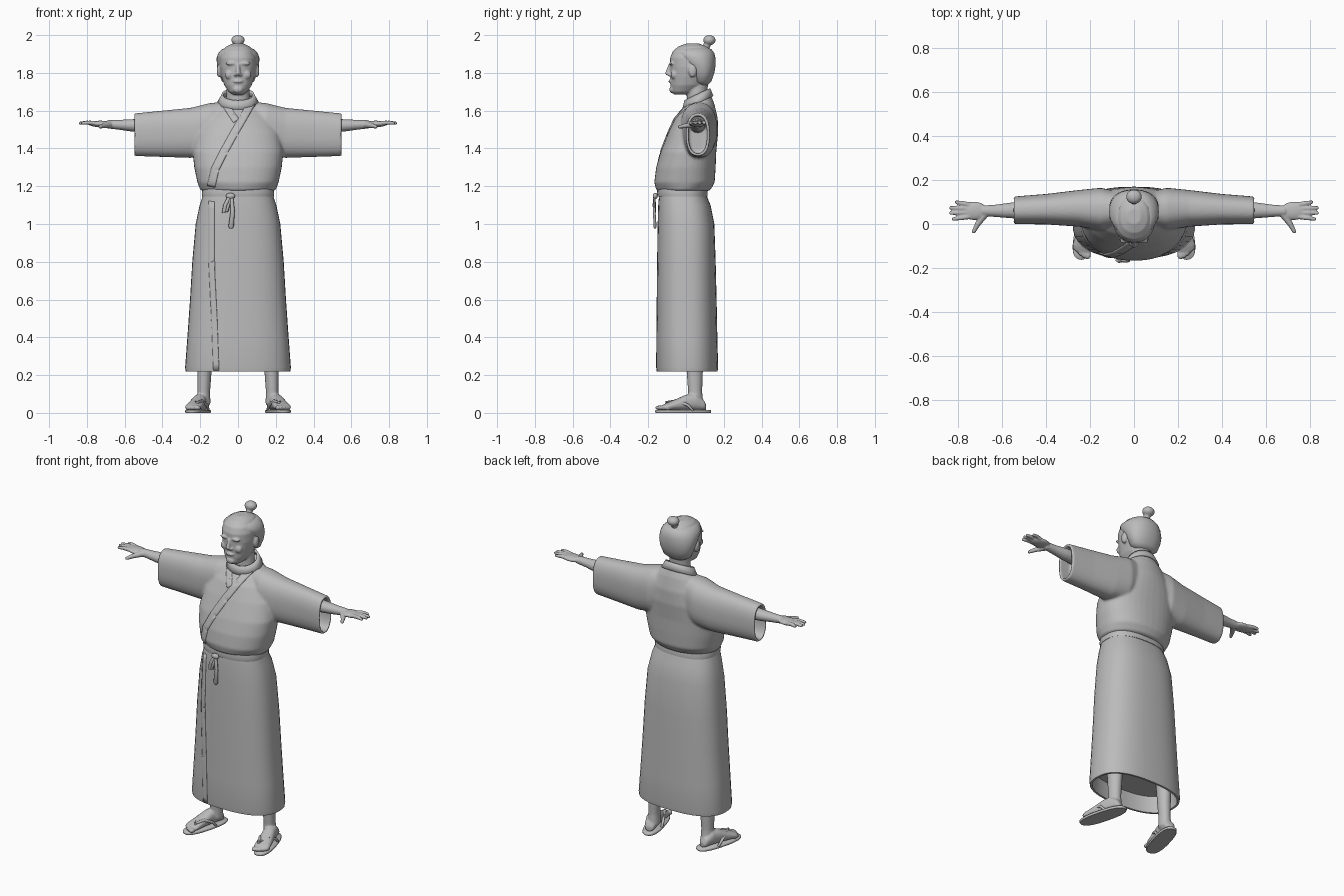
import bpy, bmesh, math
from mathutils import Vector, Matrix
from mathutils.bvhtree import BVHTree

cube = bpy.data.objects.get("Cube")
if cube:
    bpy.data.objects.remove(cube)

X, Y, Z = Vector((1, 0, 0)), Vector((0, 1, 0)), Vector((0, 0, 1))

grey = bpy.data.materials.new("plain grey")
grey.use_nodes = True
grey.diffuse_color = (0.5, 0.5, 0.5, 1)
grey.node_tree.nodes["Principled BSDF"].inputs["Base Color"].default_value = (0.5, 0.5, 0.5, 1)


def oval(c, a, b, ra, rb, p=2.0, n=40):
    """Superellipse ring around c in the plane of a and b."""
    pts = []
    for i in range(n):
        t = math.tau * i / n
        co, si = math.cos(t), math.sin(t)
        pts.append(Vector(c) + a * (ra * math.copysign(abs(co) ** (2 / p), co))
                   + b * (rb * math.copysign(abs(si) ** (2 / p), si)))
    return pts


def level(z, front, back, rx, p=2.0, tilt=0.0):
    """Horizontal ring from its front and back limits; tilt lifts the back."""
    mid = (front + back) / 2
    return oval((0, mid, z), X, Y + Z * tilt, rx, (back - front) / 2, p)


def loft(bm, rings, cap=True):
    rows = [[bm.verts.new(v) for v in r] for r in rings]
    n = len(rows[0])
    for lo, hi in zip(rows, rows[1:]):
        for i in range(n):
            bm.faces.new((lo[i], lo[(i + 1) % n], hi[(i + 1) % n], hi[i]))
    if cap:
        bm.faces.new(rows[0][::-1])
        bm.faces.new(rows[-1])


def ball(bm, loc, size):
    m = Matrix.Translation(loc) @ Matrix.Diagonal((*size, 1))
    bmesh.ops.create_uvsphere(bm, u_segments=24, v_segments=14, radius=1, matrix=m)


def tube(bm, pts, radii, flat=1.0):
    """Tapered round limb through pts, with rounded ends."""
    pts = [Vector(p) for p in pts]
    rings = []
    for i, (p, r) in enumerate(zip(pts, radii)):
        d = (pts[min(i + 1, len(pts) - 1)] - pts[max(i - 1, 0)]).normalized()
        a = d.cross(Y if abs(d.y) < 0.8 else Z).normalized()
        b = d.cross(a)
        ring = oval(p, a, b, r, r * flat, n=14)
        if i == 0:
            rings.append(oval(p - d * r * 0.6, a, b, r * 0.5, r * 0.5 * flat, n=14))
        rings.append(ring)
        if i == len(pts) - 1:
            rings.append(oval(p + d * r * 0.6, a, b, r * 0.5, r * 0.5 * flat, n=14))
    loft(bm, rings)


def make(name, bm, voxel=0, mirror=False, thick=0, smooth=4):
    bmesh.ops.recalc_face_normals(bm, faces=bm.faces[:])
    me = bpy.data.meshes.new(name)
    bm.to_mesh(me)
    bm.free()
    ob = bpy.data.objects.new(name, me)
    bpy.context.collection.objects.link(ob)
    me.materials.append(grey)
    bpy.ops.object.select_all(action="DESELECT")
    ob.select_set(True)
    bpy.context.view_layer.objects.active = ob
    bpy.ops.object.shade_smooth_by_angle(angle=math.radians(50))
    if thick:
        s = ob.modifiers.new("thickness", "SOLIDIFY")
        s.thickness, s.offset = thick, 0
    if voxel:
        r = ob.modifiers.new("blend", "REMESH")
        r.mode, r.voxel_size, r.use_smooth_shade = "VOXEL", voxel, True
        s = ob.modifiers.new("soften", "SMOOTH")
        s.factor, s.iterations = 0.5, smooth
    if mirror:
        ob.modifiers.new("mirror", "MIRROR")
    return ob


def drape(name, target, path, width, thick=0.012):
    """Cloth band following path (x, z) on the front of target."""
    dg = bpy.context.evaluated_depsgraph_get()
    tree = BVHTree.FromObject(target, dg)
    bm = bmesh.new()
    rows = []
    for (x0, z0), (x1, z1) in zip(path, path[1:]):
        side = Vector((z1 - z0, x0 - x1)).normalized() * width
        for s in range(9):
            row = []
            for k in range(5):
                f = k / 4 - 0.5
                x = x0 + (x1 - x0) * s / 8 + side.x * f
                z = z0 + (z1 - z0) * s / 8 + side.y * f
                hit = tree.ray_cast(Vector((x, -1, z)), Y)[0]
                row.append(bm.verts.new(hit or tree.find_nearest(Vector((x, 0, z)))[0]))
            rows.append(row)
    for a, b in zip(rows, rows[1:]):
        for i in range(4):
            bm.faces.new((a[i], a[i + 1], b[i + 1], b[i]))
    return make(name, bm, thick=thick)


# Robe top: bloused torso with wide hollow sleeves, blended together
bm = bmesh.new()
loft(bm, [level(*r) for r in (
    (1.17, -.14, .095, .175), (1.18, -.158, .13, .2), (1.22, -.168, .152, .215, 2.3),
    (1.3, -.158, .157, .232, 2.3), (1.38, -.135, .16, .24, 2.3), (1.48, -.095, .17, .225, 2.2),
    (1.56, -.058, .168, .19), (1.62, -.022, .15, .135, 2, .2), (1.655, .0, .13, .09, 2, .5))])
for side in (1, -1):
    loft(bm, [oval((x * side, (f + k) / 2, (lo + hi) / 2), Y, Z, (k - f) / 2, (hi - lo) / 2, 2.4)
              for x, f, k, lo, hi in (
        (.04, -.0, .14, 1.42, 1.65), (.15, -.03, .165, 1.36, 1.64), (.25, -.012, .155, 1.35, 1.615),
        (.4, -.002, .137, 1.355, 1.6), (.55, .0, .125, 1.36, 1.585),
        (.55, .014, .111, 1.374, 1.571), (.47, .014, .111, 1.374, 1.571))])
robe = make("robe_top", bm, voxel=0.007, smooth=6)

# Skirt of the robe, hollow at the hem
bm = bmesh.new()
loft(bm, [level(z, f, k, rx, 2.5) for z, f, k, rx in (
    (1.2, -.138, .095, .172), (1.16, -.142, .105, .183), (1.1, -.147, .13, .203),
    (1.0, -.15, .15, .224), (.8, -.153, .157, .242), (.6, -.155, .162, .254),
    (.4, -.157, .166, .268), (.24, -.158, .17, .28), (.22, -.155, .167, .277),
    (.22, -.143, .155, .265), (.32, -.14, .152, .255))])
skirt = make("skirt", bm)

# Overlapping cloth edges and collar
drape("over_lapel", robe, [(.072, 1.64), (.03, 1.565), (-.02, 1.48), (-.075, 1.38), (-.12, 1.29), (-.14, 1.2)], .04)
drape("under_lapel", robe, [(-.072, 1.64), (-.03, 1.575), (-.01, 1.545)], .035, .008)
drape("skirt_overlap", skirt, [(-.14, 1.12), (-.14, .8), (-.125, .5), (-.115, .225)], .03, .008)
bm = bmesh.new()
loft(bm, [level(1.64, -.015, .14, .105, 2, .45), level(1.665, -.008, .13, .09, 2, .5),
          level(1.685, -.003, .122, .08, 2, .5)], cap=False)
make("collar", bm, thick=0.012)

# Sash with knot and hanging ends
bm = bmesh.new()
loft(bm, [level(1.145, -.15, .115, .19, 2.4), level(1.165, -.154, .115, .192, 2.4),
          level(1.19, -.15, .11, .187, 2.4)])
make("sash", bm)
bm = bmesh.new()
ball(bm, (-.04, -.163, 1.148), (.024, .013, .017))
tube(bm, [(-.035, -.166, 1.145), (-.028, -.168, 1.07), (-.037, -.164, .985)], [.009, .011, .014], .6)
tube(bm, [(-.045, -.166, 1.145), (-.068, -.17, 1.1), (-.075, -.165, 1.062), (-.06, -.165, 1.068),
          (-.043, -.166, 1.13)], [.009, .01, .01, .009, .008], .7)
make("sash_knot", bm)

# Head with neck, blended from simple forms
bm = bmesh.new()
loft(bm, [level(1.58, .0, .11, .07), level(1.64, .005, .11, .062), level(1.72, .005, .115, .06),
          level(1.78, .01, .12, .06)])
loft(bm, [level(z, f, k, rx, 2.2) for z, f, k, rx in (
    (1.685, -.062, .01, .028), (1.7, -.075, .05, .05), (1.735, -.081, .1, .073),
    (1.78, -.083, .135, .088), (1.83, -.084, .15, .098), (1.88, -.084, .15, .098),
    (1.915, -.07, .138, .086), (1.94, -.04, .11, .062), (1.955, -.0, .07, .03))])
ball(bm, (0, -.072, 1.712), (.028, .016, .02))
ball(bm, (0, -.084, 1.755), (.025, .009, .008))
tube(bm, [(0, -.083, 1.845), (0, -.093, 1.815), (0, -.099, 1.795)], [.009, .011, .013])
for s in (1, -1):
    ball(bm, (s * .036, -.078, 1.85), (.03, .011, .009))
    ball(bm, (s * .045, -.063, 1.79), (.025, .018, .024))
    ball(bm, (s * .013, -.088, 1.79), (.01, .01, .008))
    ball(bm, (s * .1, .035, 1.81), (.013, .022, .034))
make("head", bm, voxel=0.005)

# Hair around the sides and back, crown left bare
bm = bmesh.new()
loft(bm, [level(z, f, k, rx, 2.2) for z, f, k, rx in (
    (1.735, .06, .115, .05), (1.755, .035, .135, .085), (1.8, .02, .15, .103),
    (1.84, -.005, .157, .112), (1.88, -.045, .156, .113), (1.905, -.058, .15, .104),
    (1.925, -.045, .135, .084), (1.93, -.03, .12, .07))])
make("hair", bm)
bm = bmesh.new()
tube(bm, [(0, .09, 1.91), (0, .108, 1.94), (0, .118, 1.965)], [.03, .019, .021])
ball(bm, (0, .124, 1.973), (.036, .033, .027))
make("topknot", bm, voxel=0.005)

# Forearm and hand
bm = bmesh.new()
tube(bm, [(.44, .062, 1.52), (.56, .062, 1.522), (.63, .06, 1.525), (.69, .06, 1.528)],
     [.04, .033, .026, .022], 1.1)
ball(bm, (.73, .06, 1.53), (.062, .042, .017))
for root, tip in (((.75, .034), (.826, .022)), ((.76, .052), (.838, .05)),
                  ((.76, .07), (.838, .074)), ((.75, .088), (.812, .1))):
    mid = [(r + t) / 2 for r, t in zip(root, tip)]
    tube(bm, [(*root, 1.532), (*mid, 1.537), (*tip, 1.534)], [.012, .011, .008])
tube(bm, [(.68, .045, 1.526), (.712, .0, 1.52), (.732, -.037, 1.514)], [.018, .013, .009])
make("arms", bm, voxel=0.004, mirror=True)

# Feet and sandals share one outward turned frame
turn = Matrix.Translation((.21, -.01, 0)) @ Matrix.Rotation(math.radians(15), 4, "Z")
bm = bmesh.new()
loft(bm, [oval((0, y, .014 + h / 2), X, Z, rx, h / 2, 2.3) for y, rx, h in (
    (.118, .018, .03), (.105, .03, .055), (.06, .036, .09), (.01, .038, .082),
    (-.05, .043, .056), (-.1, .046, .036), (-.12, .038, .026))])
tube(bm, [(-.012, .066, .05), (-.013, .064, .11), (-.016, .063, .2), (-.018, .063, .36)],
     [.036, .033, .037, .045], 1.15)
for i in range(5):
    ball(bm, (-.035 + i * .0175, -.128 + i * i * .002, .027), (.0125 - i * .001, .02, .013))
bmesh.ops.transform(bm, matrix=turn, verts=bm.verts[:])
make("legs", bm, voxel=0.005, mirror=True)

bm = bmesh.new()
loft(bm, [oval((0, -.005, z), X, Y, .052 - e, .152 - e, 2.5) for z, e in
          ((0, .003), (.004, 0), (.012, 0), (.015, .003))])
bmesh.ops.transform(bm, matrix=turn, verts=bm.verts[:])
make("sandal_soles", bm, mirror=True)

bm = bmesh.new()
for s in (1, -1):
    tube(bm, [(-.025, -.1, .02), (-.02, -.09, .055), (s * .026 - .005, -.04, .062),
              (s * .046, .01, .04), (s * .046, .035, .012)], [.007, .009, .009, .008, .007])
bmesh.ops.transform(bm, matrix=turn, verts=bm.verts[:])
make("sandal_straps", bm, mirror=True)
